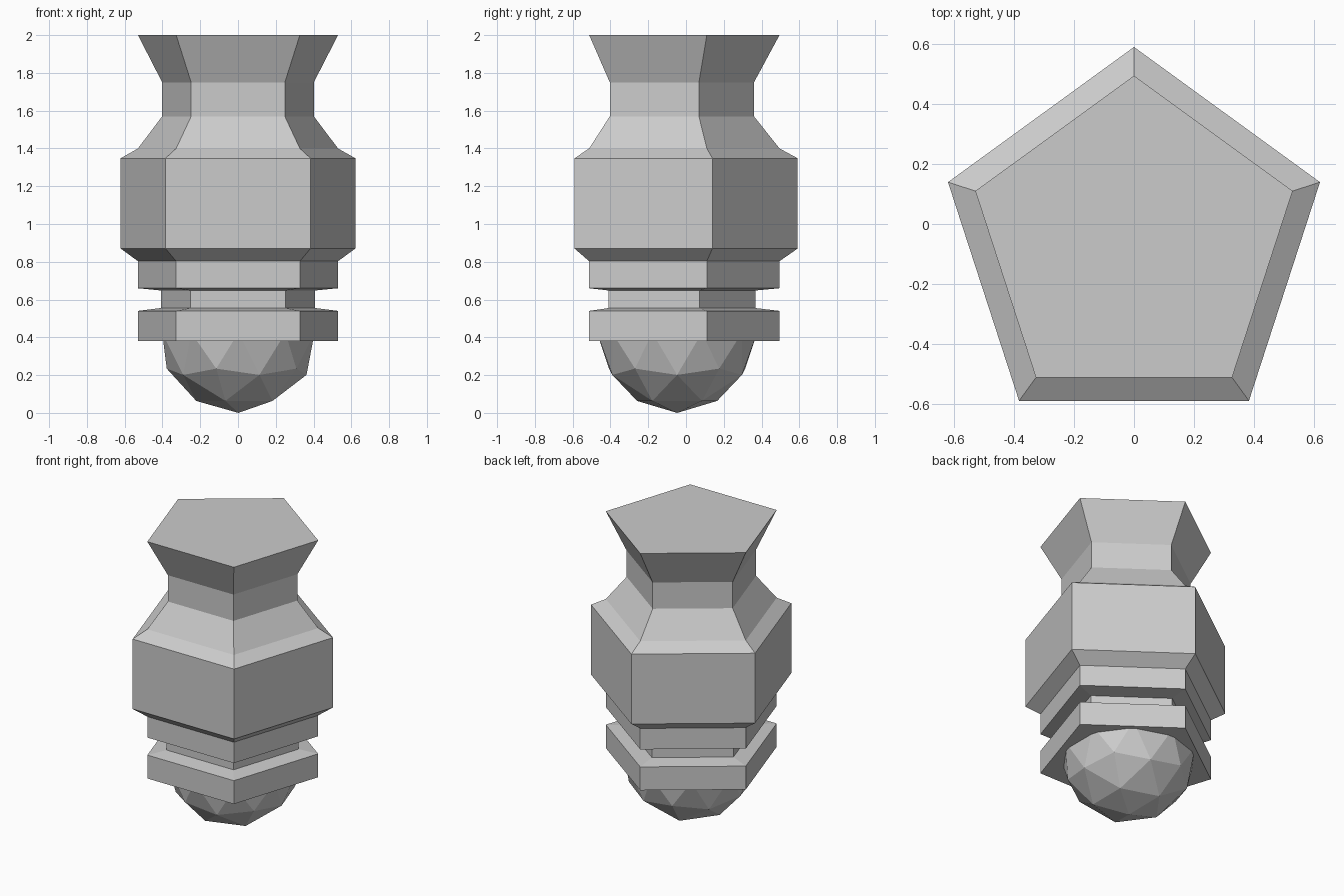
import bpy, bmesh, math

cube = bpy.data.objects.get("Cube")
if cube:
    bpy.data.objects.remove(cube, do_unlink=True)

grey = bpy.data.materials.new("light_grey")
grey.use_nodes = True
grey.diffuse_color = (0.6, 0.6, 0.6, 1)
grey.node_tree.nodes["Principled BSDF"].inputs["Base Color"].default_value = (0.6, 0.6, 0.6, 1)


def add_object(name, bm, location):
    bmesh.ops.recalc_face_normals(bm, faces=bm.faces[:])
    mesh = bpy.data.meshes.new(name)
    bm.to_mesh(mesh)
    bm.free()
    mesh.materials.append(grey)
    obj = bpy.data.objects.new(name, mesh)
    obj.location = location
    bpy.context.collection.objects.link(obj)
    return obj


def lathe(name, profile, sides, location):
    """Stack regular polygon rings (radius, height) and cap both ends."""
    bm = bmesh.new()
    rings = []
    for radius, z in profile:
        angles = [math.pi / 2 + math.tau * i / sides for i in range(sides)]
        rings.append([bm.verts.new((radius * math.cos(a), radius * math.sin(a), z)) for a in angles])
    for low, high in zip(rings, rings[1:]):
        for i in range(sides):
            j = (i + 1) % sides
            bm.faces.new((low[i], low[j], high[j], high[i]))
    bm.faces.new(rings[0])
    bm.faces.new(rings[-1])
    return add_object(name, bm, location)


# Pentagonal body with lower groove, wide belly, narrow neck and flared top
rim, groove, belly, neck = 0.557, 0.43, 0.653, 0.422
lathe("pentagonal_body", [
    (rim, 0.38), (rim, 0.54), (groove, 0.555), (groove, 0.648),
    (rim, 0.66), (rim, 0.803), (belly, 0.87), (belly, 1.348),
    (rim, 1.40), (neck, 1.57), (neck, 1.75), (rim, 2.0),
], 5, (0, -0.062, 0))

# Faceted half ball under the body
bm = bmesh.new()
bmesh.ops.create_icosphere(bm, subdivisions=2, radius=0.424)
bmesh.ops.delete(bm, geom=[v for v in bm.verts if v.co.z > 0.01], context='VERTS')
bmesh.ops.holes_fill(bm, edges=[e for e in bm.edges if e.is_boundary], sides=0)
add_object("faceted_tip", bm, (0.002, -0.047, 0.424))
